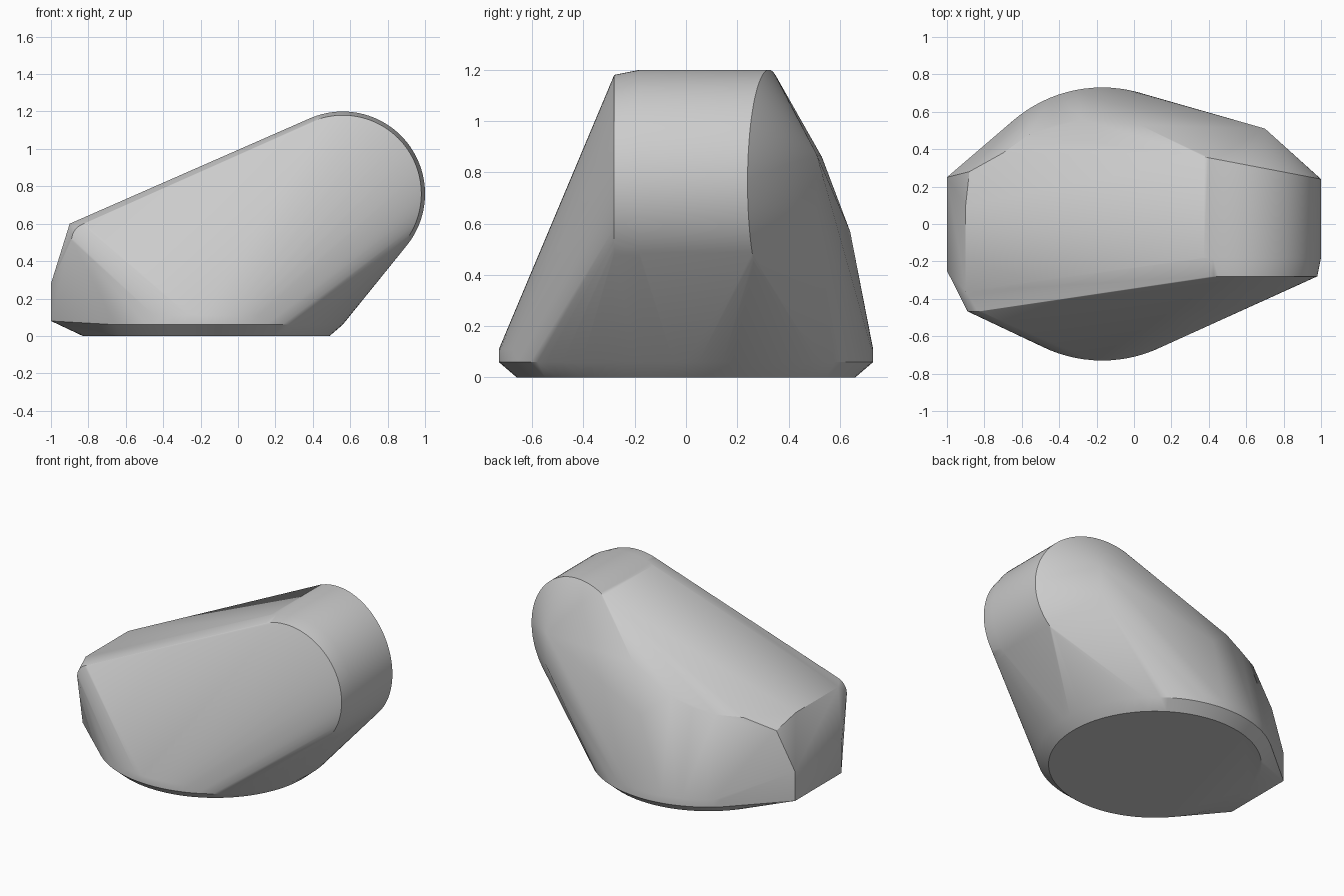
import bpy
import bmesh
from math import sin, cos, pi, radians

if "Cube" in bpy.data.objects:
    bpy.data.objects.remove(bpy.data.objects["Cube"], do_unlink=True)

gray = bpy.data.materials.new("light gray")
gray.use_nodes = True
gray.diffuse_color = (0.6, 0.6, 0.6, 1)
gray.node_tree.nodes["Principled BSDF"].inputs["Base Color"].default_value = (0.6, 0.6, 0.6, 1)


def base_ring(radius, z, steps=96):
    """Horizontal circle around the foot of the body."""
    return [(-0.17 + radius * cos(2 * pi * i / steps),
             radius * sin(2 * pi * i / steps), z) for i in range(steps)]


def head_arc(radius, y_at, start=-45, end=115, steps=48):
    """Arc of the raised round end; y_at gives its depth for each x."""
    points = []
    for i in range(steps + 1):
        a = radians(start + (end - start) * i / steps)
        x = 0.56 + radius * cos(a)
        points.append((x, y_at(x), 0.76 + radius * sin(a)))
    return points


# Round foot with a chamfered lower edge
points = base_ring(0.66, 0) + base_ring(0.73, 0.06) + base_ring(0.73, 0.11)

# Raised round end: front chamfer, straight drum and slanted back rim
points += head_arc(0.42, lambda x: -0.28)
points += head_arc(0.44, lambda x: -0.18)
points += head_arc(0.44, lambda x: 0.24 + 0.19 * (1 - x))

# Low blunt end
for y in (-0.25, 0.25):
    points += [(-1, y, 0.08), (-1, y, 0.28)]
points += [(-0.9, -0.36, 0.6), (-0.9, 0.1, 0.6), (-0.88, 0.28, 0.54)]

# Rounded front corner of the low end
for i in range(9):
    a = radians(180 - 75 * i / 8)
    points.append((-0.795 + 0.095 * cos(a), -0.467, 0.51 + 0.095 * sin(a)))

# Bulging back shoulder
points += [(-0.7, 0.38, 0.62), (-0.56, 0.48, 0.64), (-0.42, 0.53, 0.67),
           (-0.28, 0.56, 0.72), (0.03, 0.53, 0.86), (-0.1, 0.64, 0.57),
           (0.7, 0.51, 0.65), (0.7, 0.51, 0.87)]

# Stretch one skin around all the outlines
bm = bmesh.new()
for p in points:
    bm.verts.new(p)
hull = bmesh.ops.convex_hull(bm, input=bm.verts)
loose = {g for g in hull["geom_interior"] + hull["geom_unused"]
         if isinstance(g, bmesh.types.BMVert)}
bmesh.ops.delete(bm, geom=list(loose), context="VERTS")
bmesh.ops.dissolve_limit(bm, angle_limit=radians(0.3), verts=bm.verts, edges=bm.edges)
bmesh.ops.recalc_face_normals(bm, faces=bm.faces)

mesh = bpy.data.meshes.new("body")
bm.to_mesh(mesh)
bm.free()
mesh.materials.append(gray)
body = bpy.data.objects.new("body", mesh)
bpy.context.collection.objects.link(body)

bpy.ops.object.select_all(action="DESELECT")
body.select_set(True)
bpy.context.view_layer.objects.active = body
bpy.ops.object.shade_smooth_by_angle(angle=radians(30))
